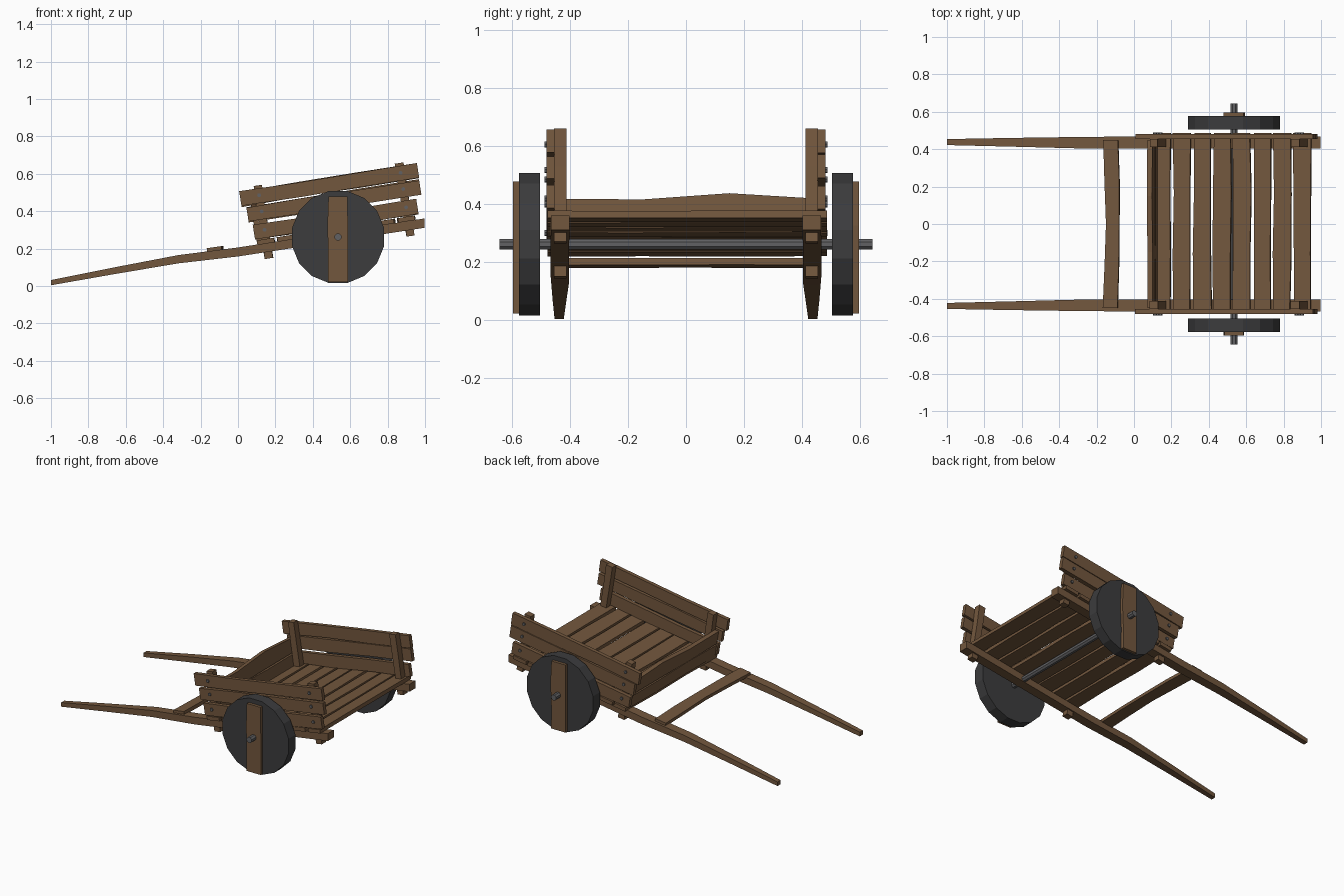
import bpy, bmesh, math, random
from mathutils import Matrix, Vector

if "Cube" in bpy.data.objects:
    bpy.data.objects.remove(bpy.data.objects["Cube"])

random.seed(4)


def material(name, rgb):
    m = bpy.data.materials.new(name)
    m.diffuse_color = (*rgb, 1)
    m.use_nodes = True
    m.node_tree.nodes["Principled BSDF"].inputs["Base Color"].default_value = m.diffuse_color
    return m


WOOD = material("wood", (0.17, 0.095, 0.047))
DARK = material("dark_wheel", (0.045, 0.045, 0.047))
METAL = material("grey_metal", (0.12, 0.12, 0.125))

# Cart bed frame: tilted 9 degrees, origin on the axle
BED = Matrix.Translation((0.535, 0, 0.262)) @ Matrix.Rotation(math.radians(-9), 4, 'Y')
WORLD = Matrix.Identity(4)


def finish(name, bm, mat, frame=WORLD):
    bmesh.ops.recalc_face_normals(bm, faces=bm.faces)
    bm.transform(frame)
    me = bpy.data.meshes.new(name)
    bm.to_mesh(me)
    bm.free()
    me.materials.append(mat)
    ob = bpy.data.objects.new(name, me)
    bpy.context.collection.objects.link(ob)
    return ob


def loft(name, rings, mat=WOOD, frame=WORLD):
    """Skin a list of equal point rings and cap both ends."""
    bm = bmesh.new()
    vs = [[bm.verts.new(p) for p in r] for r in rings]
    n = len(vs[0])
    for a, b in zip(vs, vs[1:]):
        for i in range(n):
            j = (i + 1) % n
            bm.faces.new((a[i], a[j], b[j], b[i]))
    bm.faces.new(vs[0])
    bm.faces.new(vs[-1])
    return finish(name, bm, mat, frame)


def board(name, centre, size, axis, wide, frame=BED, segs=3, rough=0.004, bend=None):
    """Rough-hewn board along one axis; 'wide' is the axis that wobbles."""
    thin = 3 - axis - wide
    rings = []
    for k in range(segs + 1):
        t = k / segs
        lo, hi = (random.uniform(-rough, rough) for _ in range(2))
        shift, rise = bend[k] if bend else (0, 0)
        ring = []
        for a, b in ((-1, -1), (1, -1), (1, 1), (-1, 1)):
            p = Vector(centre)
            p[axis] += (t - 0.5) * size[axis]
            p[wide] += a * size[wide] / 2 + (hi + rise if a > 0 else lo) + shift
            p[thin] += b * size[thin] / 2
            ring.append(p)
        rings.append(ring)
    return loft(name, rings, WOOD, frame)


def cylinder(name, centre, radius, length, sides, mat, frame=WORLD):
    """Cylinder lying along y, with a flat side at the bottom."""
    c = Vector(centre)
    rings = []
    for y in (-length / 2, length / 2):
        rings.append([c + Vector((radius * math.sin((i + 0.5) * math.tau / sides), y,
                                  radius * math.cos((i + 0.5) * math.tau / sides)))
                      for i in range(sides)])
    return loft(name, rings, mat, frame)


# Shaft stations: x, z, half height, y centre, half width
SHAFT = [(-1, 0.018, 0.014, 0.438, 0.016), (-0.67, 0.08, 0.018, 0.437, 0.023),
         (-0.32, 0.143, 0.022, 0.435, 0.03), (0, 0.182, 0.024, 0.436, 0.032),
         (0.996, 0.336, 0.025, 0.435, 0.032)]
# Side boards: u centre, w centre, length
SIDE = [(0.002, 0.094, 0.885), (0.008, 0.194, 0.935), (-0.003, 0.282, 0.962)]

for s, side in ((-1, "right"), (1, "left")):
    # Long shaft that is also the bed rail
    loft(f"{side}_shaft", [[(x, s * y + a * w, z + b * h)
                            for a, b in ((-1, -1), (1, -1), (1, 1), (-1, 1))]
                           for x, z, h, y, w in SHAFT])
    # Upright posts pegged through the rail
    for u, end in ((-0.382, "front"), (0.384, "rear")):
        board(f"{side}_{end}_post", (u, s * 0.434, 0.142), (0.045, 0.043, 0.395), 2, 0, rough=0.002)
    # Side boards and their bolts
    for i, (u, w, length) in enumerate(SIDE):
        board(f"{side}_side_board_{i + 1}", (u, s * 0.468, w), (length, 0.026, 0.08), 0, 2)
        for pu in (-0.382, 0.384):
            cylinder(f"{side}_bolt", (pu, s * 0.475, w + 0.005), 0.011, 0.026, 6, METAL, BED)
    # Wheel with its vertical strap
    cylinder(f"{side}_wheel", (0.535, s * 0.541, 0.262), 0.251, 0.073, 16, DARK)
    board(f"{side}_wheel_strap", (0.535, s * 0.587, 0.25), (0.108, 0.02, 0.455), 2, 0, WORLD)

# Axle
cylinder("axle", (0.535, 0, 0.262), 0.02, 1.29, 8, METAL)

# Floor planks
for i in range(8):
    board(f"floor_plank_{i + 1}", (-0.382 + i * 0.108, 0.005, 0.0375), (0.092, 0.965, 0.025), 1, 0,
          rough=0.005)

# Headboard of two boards, the upper one with a worn hump
board("headboard_lower", (-0.42, 0, 0.085), (0.028, 0.9, 0.085), 1, 2)
board("headboard_upper", (-0.42, 0, 0.178), (0.028, 0.9, 0.088), 1, 2, rough=0.002,
      bend=[(0, 0), (0, 0), (0, 0.02), (0, 0)])

# Bowed crossbar between the shafts
board("crossbar", (-0.125, 0, 0.196), (0.08, 0.9, 0.024), 1, 0,
      Matrix.Translation((-0.125, 0, 0.196)) @ Matrix.Rotation(math.radians(-8), 4, 'Y')
      @ Matrix.Translation((0.125, 0, -0.196)),
      segs=4, rough=0.002, bend=[(0, 0), (0.007, 0), (0.015, -0.006), (0.007, 0), (0, 0)])
